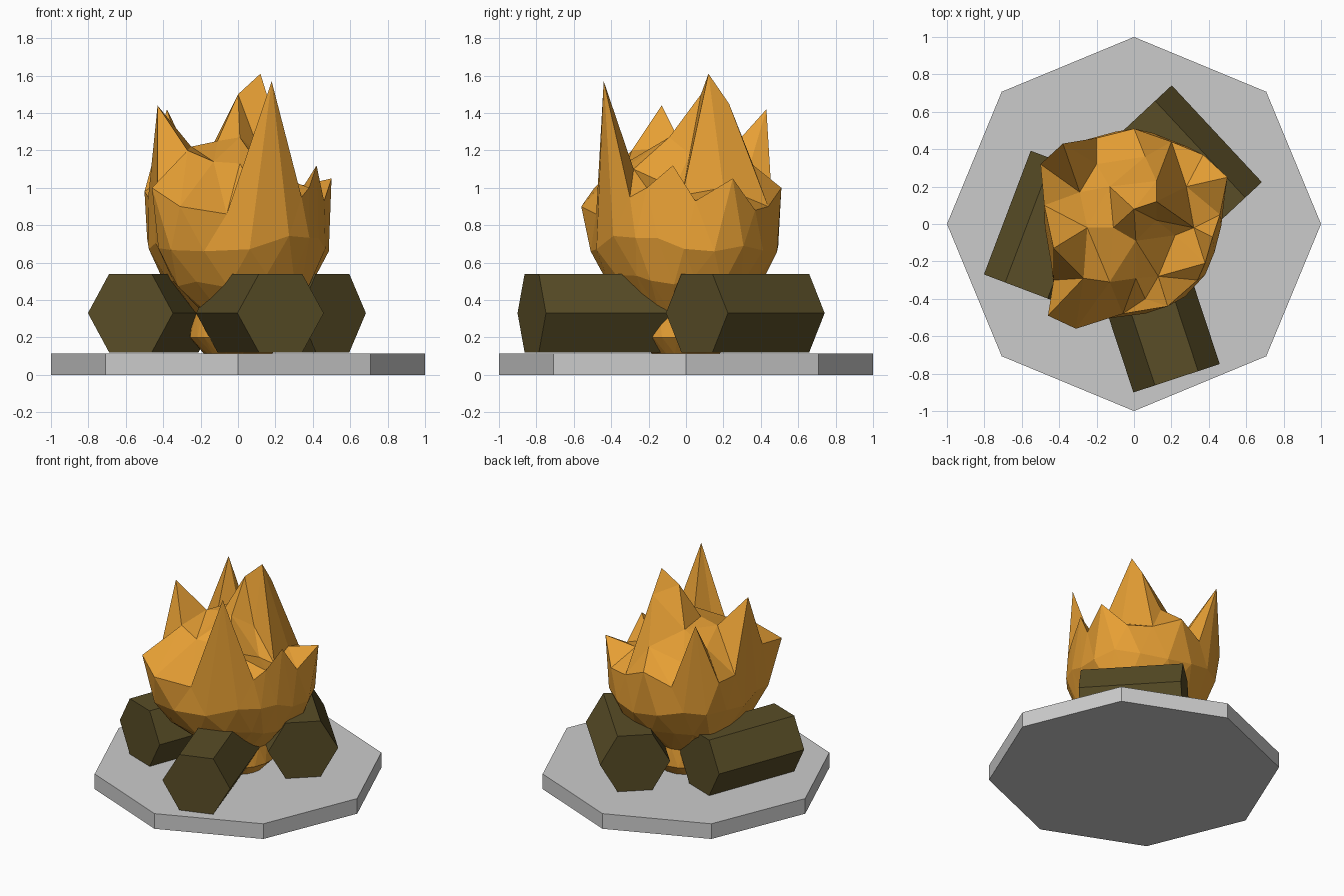
import bpy, bmesh, math, random
from mathutils import Vector, Matrix
from mathutils.geometry import delaunay_2d_cdt

if "Cube" in bpy.data.objects:
    bpy.data.objects.remove(bpy.data.objects["Cube"])

random.seed(4)


def material(name, color):
    m = bpy.data.materials.new(name)
    m.diffuse_color = (*color, 1)
    m.use_nodes = True
    m.node_tree.nodes["Principled BSDF"].inputs["Base Color"].default_value = m.diffuse_color
    return m


def add_object(name, bm, mat=None):
    bmesh.ops.recalc_face_normals(bm, faces=bm.faces)
    me = bpy.data.meshes.new(name)
    bm.to_mesh(me)
    bm.free()
    ob = bpy.data.objects.new(name, me)
    bpy.context.collection.objects.link(ob)
    if mat:
        me.materials.append(mat)
    return ob


def prism(name, sides, radius, length, matrix, mat=None):
    bm = bmesh.new()
    bmesh.ops.create_circle(bm, cap_ends=True, segments=sides, radius=radius)
    # explicit corner angles so the first corner sits on local +x
    for i, v in enumerate(bm.verts):
        a = 2 * math.pi * i / sides
        v.co = Vector((radius * math.cos(a), radius * math.sin(a), -length / 2))
    ext = bmesh.ops.extrude_face_region(bm, geom=bm.faces[:], use_keep_orig=True)
    top = [g for g in ext["geom"] if isinstance(g, bmesh.types.BMVert)]
    bmesh.ops.translate(bm, verts=top, vec=(0, 0, length))
    bmesh.ops.transform(bm, matrix=matrix, verts=bm.verts)
    return add_object(name, bm, mat)


wood = material("wood", (0.10, 0.075, 0.02))
fire = material("fire", (0.80, 0.35, 0.035))

# Octagonal stone base
prism("base", 8, 1.0, 0.115, Matrix.Translation((0, 0, 0.0575)))

# Three hexagonal logs lying around the fire: centre x, y and heading
for name, x, y, dx, dy in (("front_log", 0.117, -0.489, -0.313, 0.95),
                           ("left_log", -0.45, -0.025, 0.354, 0.935),
                           ("back_log", 0.265, 0.317, 0.68, -0.73)):
    turn = Matrix.Rotation(math.atan2(dy, dx) - math.pi / 2, 4, "Z")
    lay = Matrix.Rotation(math.pi / 2, 4, "X")
    prism(name, 6, 0.243, 0.707, Matrix.Translation((x, y, 0.33)) @ turn @ lay, wood)

# Flame: jagged rim, counter-clockwise from the right
rim = [Vector(p) for p in (
    (.42, -.07, 1.12), (.46, .05, .93), (.50, .25, 1.05), (.37, .37, .88),
    (.20, .44, .90), (0, .51, 1.0), (-.20, .46, .92), (-.38, .43, 1.42),
    (-.50, .32, .98), (-.48, .10, .95), (-.43, -.13, 1.44), (-.43, -.30, 1.02),
    (-.46, -.49, 1.0), (-.31, -.56, .90), (-.06, -.48, .86), (.18, -.44, 1.57),
    (.34, -.30, .95), (.38, -.21, 1.0))]
# Flame: inner tongues and hollows
inner = [Vector(p) for p in (
    (.12, .12, 1.61), (0, .08, 1.50), (.12, .23, 1.45), (.06, .36, 1.12),
    (.12, .02, 1.18), (.01, -.09, 1.27), (-.11, -.02, 1.25), (-.25, -.02, 1.22),
    (-.13, -.31, 1.14), (-.27, -.29, 1.20), (.01, -.29, 1.13), (.06, -.40, 1.04),
    (.13, -.28, 1.10), (.22, -.06, 1.0), (.32, -.02, .96), (.28, .20, 1.0),
    (-.13, .20, 1.24), (-.29, .17, 1.13), (-.20, .32, 1.05))]

bm = bmesh.new()
n = len(rim)
points = rim + inner
crown = [bm.verts.new(p) for p in points]
tri = delaunay_2d_cdt([p.to_2d() for p in points],
                      [(i, (i + 1) % n) for i in range(n)], [], 1, 1e-5)
for face in tri[2]:
    bm.faces.new([crown[tri[3][i][0]] for i in face])

# Flame: staggered rings of the bowl, height, radius and share of the rim shape
upper = crown[:n]
for k, (z, r, share) in enumerate(((.70, .50, .65), (.50, .41, .4), (.33, .25, .1),
                                   (.20, .265, 0), (.11, .18, 0))):
    ring = []
    for i in range(n):
        j = i + (k + 1) // 2
        p = rim[j % n].to_2d()
        if k % 2 == 0:
            p = (rim[(j - 0) % n].to_2d() + rim[(j + 1) % n].to_2d()) / 2
        q = p.normalized() * r * (1 - share) + p * share * r / .49
        dz = random.uniform(-.05, .05) * min(1, share * 2)
        ring.append(bm.verts.new((q.x, q.y, z + dz)))
    for i in range(n):
        j = (i + 1) % n
        bm.faces.new((upper[i], ring[i], upper[j]))
        bm.faces.new((upper[j], ring[i], ring[j]))
    upper = ring
bm.faces.new(upper)
add_object("flame", bm, fire)
